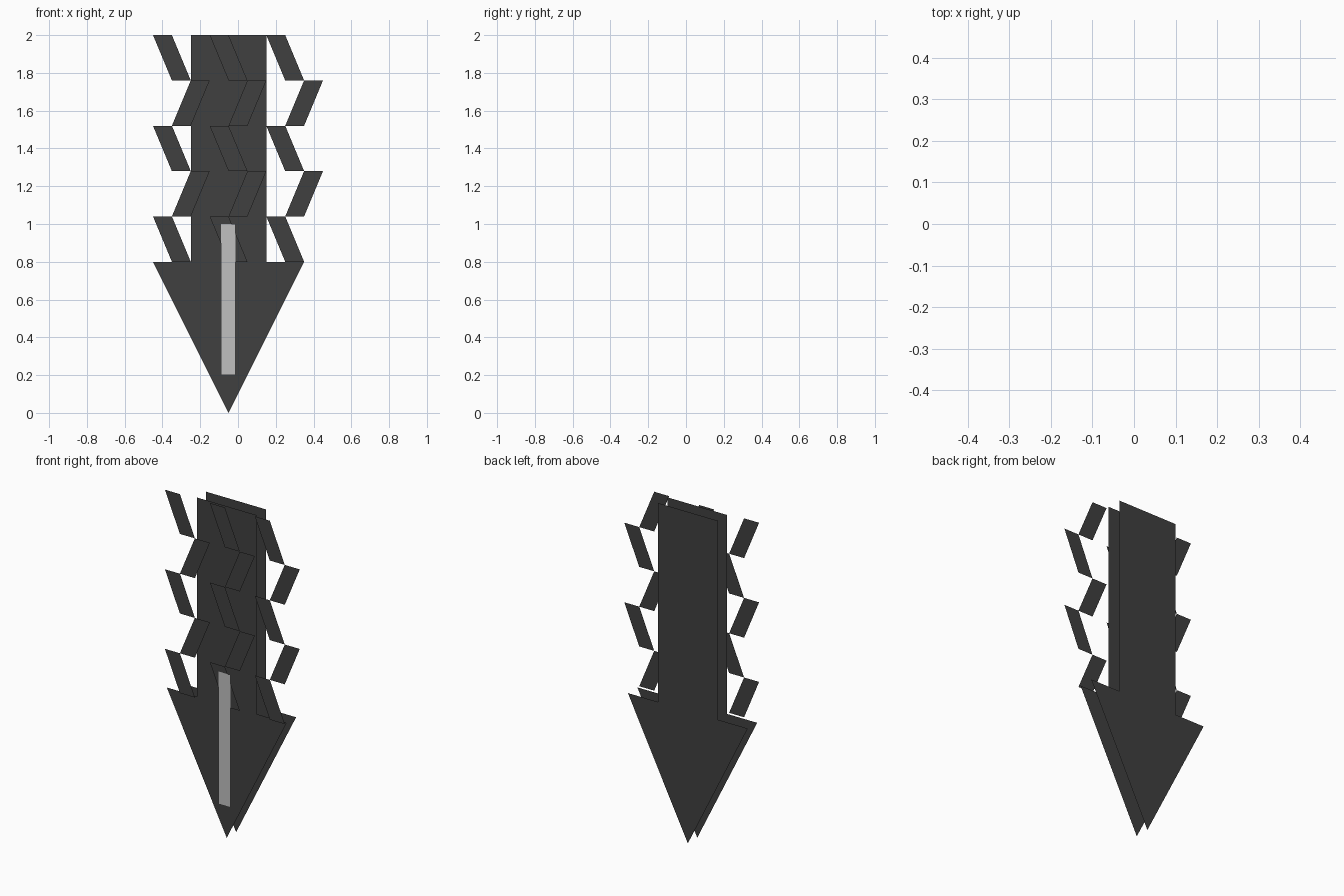
import bpy

if "Cube" in bpy.data.objects:
    bpy.data.objects.remove(bpy.data.objects["Cube"])

def material(name, value):
    m = bpy.data.materials.new(name)
    m.diffuse_color = (value, value, value, 1)
    m.use_nodes = True
    m.node_tree.nodes["Principled BSDF"].inputs["Base Color"].default_value = m.diffuse_color
    return m

DARK = material("charcoal", 0.051)
GREY = material("light_grey", 0.53)

Y_BACK, Y_FRONT, Y_TRIM = 0.054, -0.036, -0.054

def sheet(name, polygons, y, mat, face_back=False):
    """Flat sheet at depth y; each polygon is an (x, z) outline, anticlockwise from the front."""
    verts, faces = [], []
    for poly in polygons:
        start = len(verts)
        verts += [(x, y, z) for x, z in poly]
        face = list(range(start, start + len(poly)))
        faces.append(face[::-1] if face_back else face)
    mesh = bpy.data.meshes.new(name)
    mesh.from_pydata(verts, [], faces)
    mesh.materials.append(mat)
    obj = bpy.data.objects.new(name, mesh)
    bpy.context.collection.objects.link(obj)
    return obj

# Arrow-shaped tie: wide pointed tip with a straight band above
CX = -0.05
tip = [(CX, 0), (CX + 0.4, 0.8), (CX - 0.4, 0.8)]
band = [(CX - 0.2, 0.8), (CX + 0.2, 0.8), (CX + 0.2, 2), (CX - 0.2, 2)]
sheet("front_arrow", [tip, band], Y_FRONT, DARK)
sheet("back_arrow", [tip, band], Y_BACK, DARK, face_back=True)

# Three zigzag columns of slanted pieces
H, W = 0.24, 0.1
for name, x0 in (("left", -0.45), ("middle", -0.15), ("right", 0.15)):
    pieces = []
    for i in range(5):
        top = 2 - i * H
        low = top - H
        xt = x0 if i % 2 == 0 else x0 + 2 * W
        xb = x0 + W
        pieces.append([(xb, low), (xb + W, low), (xt + W, top), (xt, top)])
    sheet(name + "_zigzag", pieces, Y_TRIM, DARK)

# Pale strip down the middle of the tip
sheet("centre_strip", [[(-0.09, 0.2), (-0.012, 0.2), (-0.012, 1), (-0.09, 1)]],
      Y_TRIM - 0.001, GREY)
